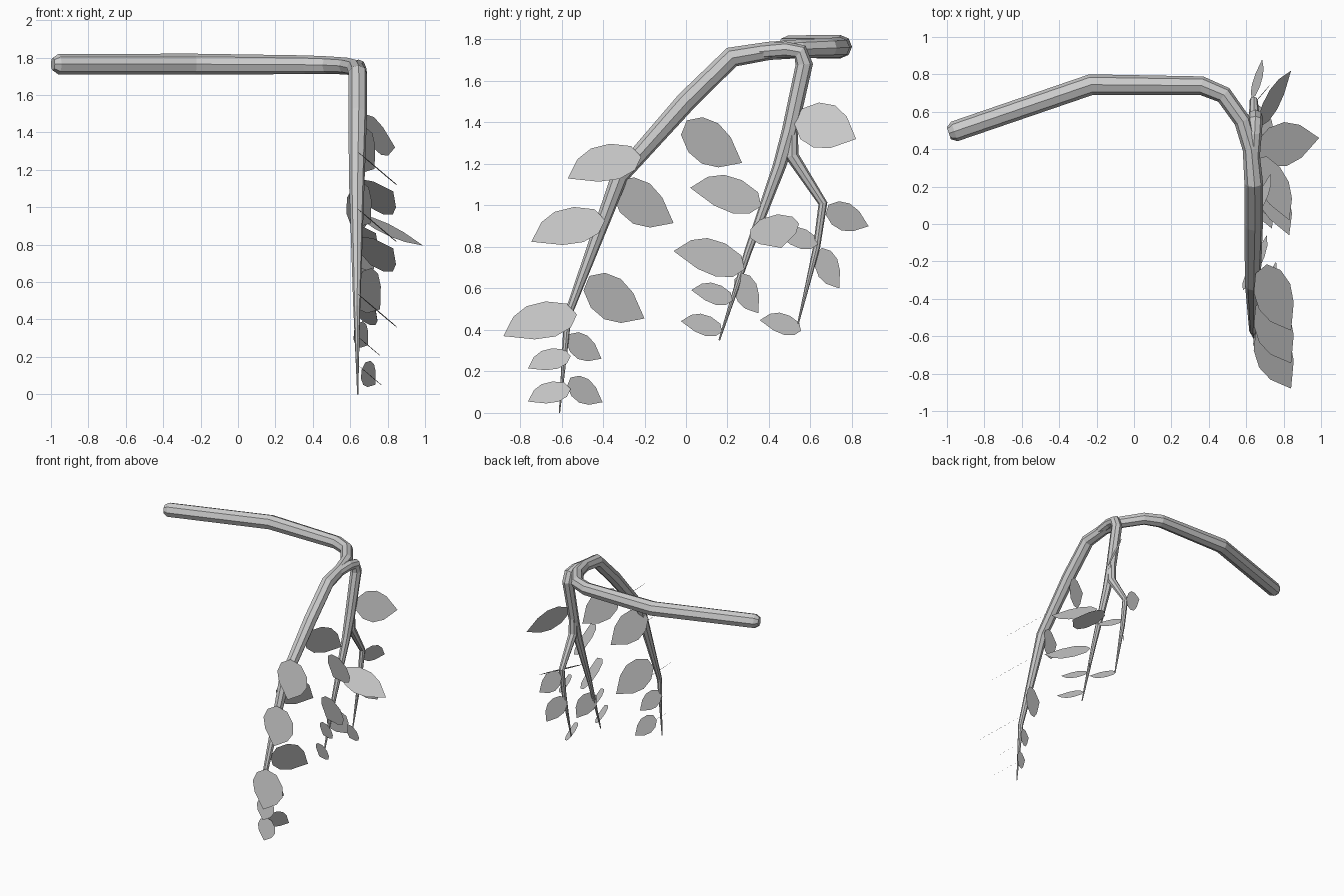
import bpy
from mathutils import Vector

if "Cube" in bpy.data.objects:
    bpy.data.objects.remove(bpy.data.objects["Cube"])


def branch(name, pts):
    """Tapered eight-sided tube through (x, y, z, radius) points."""
    cu = bpy.data.curves.new(name, 'CURVE')
    cu.dimensions = '3D'
    cu.bevel_depth = 1.0
    cu.bevel_resolution = 2
    cu.use_fill_caps = True
    sp = cu.splines.new('POLY')
    sp.use_smooth = False
    sp.points.add(len(pts) - 1)
    for p, (x, y, z, r) in zip(sp.points, pts):
        p.co = (x, y, z, 1)
        p.radius = r
    tmp = bpy.data.objects.new(name + "_path", cu)
    bpy.context.collection.objects.link(tmp)
    bpy.context.view_layer.update()
    me = bpy.data.meshes.new_from_object(
        tmp.evaluated_get(bpy.context.evaluated_depsgraph_get()))
    bpy.data.objects.remove(tmp)
    ob = bpy.data.objects.new(name, me)
    bpy.context.collection.objects.link(ob)


# half-width of the leaf along its length
PROFILE = [(0, .12), (.2, .29), (.45, .335), (.7, .25)]


def leaf(name, base, offset, normal, scale):
    """Flat pointed leaf lying in the plane given by its normal."""
    b, off = Vector(base), Vector(offset) * scale
    side = Vector(normal).cross(off).normalized() * off.length
    left = [b + off * t + side * w for t, w in PROFILE]
    right = [b + off * t - side * w for t, w in PROFILE]
    verts = left + [b + off] + right[::-1]
    me = bpy.data.meshes.new(name)
    me.from_pydata(verts, [], [list(range(len(verts)))])
    ob = bpy.data.objects.new(name, me)
    bpy.context.collection.objects.link(ob)


# main limb, running sideways, then forward and drooping
branch("main_branch", [
    (-.99, .485, 1.765, .034), (-.96, .495, 1.765, .055), (-.23, .745, 1.765, .056),
    (.36, .74, 1.762, .05), (.48, .69, 1.76, .047), (.58, .55, 1.755, .045),
    (.625, .40, 1.745, .044), (.64, .22, 1.715, .05), (.64, .0, 1.5, .05),
    (.635, -.32, 1.14, .042), (.635, -.57, .47, .019), (.64, -.61, 0, .003)])
# inner drooping branch and its fork, leaving the limb just past the bend
branch("inner_branch", [
    (.635, .34, 1.74, .036), (.645, .48, 1.752, .038), (.648, .55, 1.74, .04),
    (.648, .57, 1.68, .042),
    (.645, .50, 1.36, .038), (.645, .45, 1.19, .032), (.645, .30, .78, .018),
    (.645, .16, .35, .004)])
branch("side_twig", [
    (.645, .51, 1.38, .03), (.645, .51, 1.24, .033), (.64, .66, 1.01, .022),
    (.64, .63, .80, .017), (.64, .54, .43, .004)])

# leaf poses: tip offset, plane normal, then (base x, y, z, scale) of each leaf
S = .58
POSES = {
    "front_leaf": ((.16, -.33, -.13), (.644, .02, .75), [
        (.68, -.24, 1.26, 1), (.68, -.415, .955, 1), (.68, -.55, .50, 1),
        (.66, -.57, .29, S), (.67, -.57, .13, S)]),
    "rear_leaf": ((.11, .28, -.17), (.8, -.45, -.22), [
        (.62, -.01, 1.375, 1), (.60, -.34, 1.085, 1), (.65, -.48, .625, 1),
        (.63, -.57, .36, S), (.67, -.565, .15, S)]),
    "inner_leaf": ((.15, -.335, .055), (.06, .037, .06), [
        (.68, .355, 1.03, 1), (.68, .275, .725, 1), (.65, .22, .56, S),
        (.65, .17, .41, S), (.65, .55, .415, S), (.65, .63, .83, S)]),
    "hanging_leaf": ((.14, .17, -.31), (.8, -.7, -.02), [
        (.645, .25, .66, S), (.64, .64, .78, S)]),
    "upper_leaf": ((.17, .28, -.11), (.043, -.019, .018), [(.67, .54, 1.43, 1)]),
    "wide_leaf": ((.33, .06, -.15), (.47, -.25, .92), [(.66, .40, .945, 1)]),
    "back_leaf": ((.045, .20, -.08), (.9, -.32, -.3), [(.64, .68, .98, 1)]),
}
for name, (off, nrm, spots) in POSES.items():
    for i, (x, y, z, s) in enumerate(spots):
        leaf(f"{name}_{i + 1}", (x, y, z), off, nrm, s)
